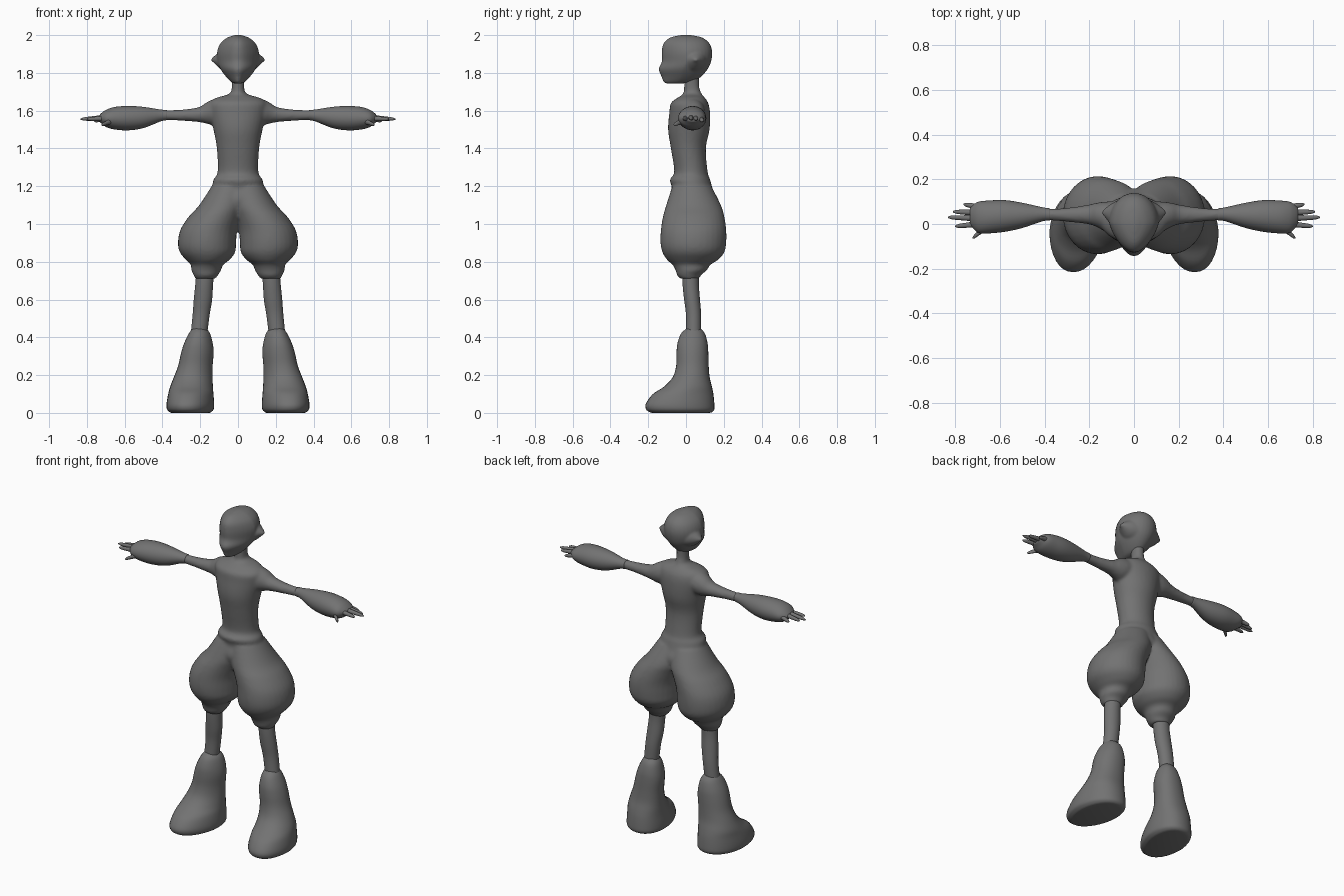
import bpy, bmesh, math
from mathutils import Vector

SEG = 32
grey = bpy.data.materials.new("dark_grey")
grey.diffuse_color = (.17, .17, .17, 1)


def catmull(p, q, r, s, t):
    return 0.5 * (2 * q + (r - p) * t + (2 * p - 5 * q + 4 * r - s) * t * t
                  + (3 * q - p - 3 * r + s) * t ** 3)


def resample(rings, n=4):
    out = []
    for i in range(len(rings) - 1):
        nb = [rings[max(0, min(len(rings) - 1, i + k))] for k in (-1, 0, 1, 2)]
        out += [[catmull(*c, t / n) for c in zip(*nb)] for t in range(n)]
    return out + [list(rings[-1])]


def loft(bm, rings, axis='z', mirror=False, power=1.0, pinch=0.0, shear=0.0):
    """Skin ovals (station, a0, a1, b0, b1); a,b = x,y for axis z or y,z for axis x."""
    rings = resample(rings)
    for side in ((1, -1) if mirror else (1,)):
        loops = []
        for s, a0, a1, b0, b1 in rings:
            loop = []
            for k in range(SEG):
                t = 2 * math.pi * k / SEG
                c, n = math.cos(t), math.sin(t)
                c = math.copysign(abs(c) ** power, c)
                n = math.copysign(abs(n) ** power, n)
                a = (a0 + a1) / 2 + (a1 - a0) / 2 * c * (1 - pinch * max(0, -n))
                b = (b0 + b1) / 2 + (b1 - b0) / 2 * n
                co = (a + shear * b, b, s) if axis == 'z' else (s, a, b)
                loop.append(bm.verts.new((co[0] * side, co[1], co[2])))
            loops.append(loop)
        for p, q in zip(loops, loops[1:]):
            for k in range(SEG):
                j = (k + 1) % SEG
                bm.faces.new((p[k], p[j], q[j], q[k]))
        bm.faces.new(loops[0])
        bm.faces.new(loops[-1])


def finish(bm, name, voxel=0, smooth=3):
    bmesh.ops.recalc_face_normals(bm, faces=bm.faces)
    me = bpy.data.meshes.new(name)
    bm.to_mesh(me)
    bm.free()
    me.materials.append(grey)
    ob = bpy.data.objects.new(name, me)
    bpy.context.collection.objects.link(ob)
    me.polygons.foreach_set("use_smooth", [True] * len(me.polygons))
    if voxel:   # fuse overlapping lofts into one skin
        r = ob.modifiers.new("fuse", 'REMESH')
        r.mode, r.voxel_size, r.use_smooth_shade = 'VOXEL', voxel, True
        s = ob.modifiers.new("soften", 'SMOOTH')
        s.factor, s.iterations = 0.5, smooth
    return ob


# body: torso with neck, baggy trousers, upper arms
bm = bmesh.new()
loft(bm, [(1.03, -.05, .05, -.05, .1), (1.12, -.14, .14, -.09, .16),
          (1.19, -.137, .137, -.075, .14), (1.235, -.13, .13, -.086, .128),
          (1.275, -.108, .108, -.062, .115), (1.40, -.112, .112, -.08, .105),
          (1.50, -.13, .13, -.095, .125), (1.59, -.15, .15, -.088, .127),
          (1.64, -.15, .15, -.08, .118), (1.668, -.115, .115, -.045, .1),
          (1.69, -.045, .045, -.015, .082), (1.73, -.033, .033, -.01, .07),
          (1.80, -.035, .035, -.01, .07)])
loft(bm, [(1.20, -.06, .14, -.073, .135), (1.10, -.045, .205, -.105, .185),
          (1.04, -.02, .26, -.122, .203), (.97, .004, .305, -.133, .213),
          (.90, .010, .318, -.135, .213), (.85, .015, .308, -.125, .203),
          (.81, .045, .275, -.10, .17), (.785, .078, .25, -.072, .13),
          (.755, .09, .247, -.055, .11), (.73, .105, .235, -.048, .08),
          (.71, .12, .225, -.03, .07)], mirror=True)
loft(bm, [(.06, -.03, .10, 1.54, 1.67), (.13, -.03, .10, 1.525, 1.66),
          (.17, -.012, .094, 1.532, 1.642), (.21, 0, .085, 1.54, 1.618),
          (.30, .01, .072, 1.547, 1.605), (.38, .017, .068, 1.55, 1.602),
          (.42, .02, .065, 1.55, 1.60)],
     axis='x', mirror=True)
finish(bm, "body", voxel=.009, smooth=5)

# head widening into pointed sides
bm = bmesh.new()
loft(bm, [(1.744, -.02, .02, -.105, -.02), (1.753, -.038, .038, -.12, .04),
          (1.78, -.064, .064, -.13, .08), (1.82, -.093, .093, -.145, .115),
          (1.86, -.108, .108, -.128, .133), (1.91, -.111, .111, -.128, .139),
          (1.955, -.094, .094, -.12, .125), (1.985, -.06, .06, -.088, .09),
          (1.998, -.025, .025, -.04, .04), (2.002, -.004, .004, -.006, .006)],
     pinch=.3)
loft(bm, [(.05, -.055, .115, 1.80, 1.94), (.085, -.025, .10, 1.815, 1.925),
          (.11, .005, .085, 1.835, 1.903), (.13, .03, .07, 1.855, 1.885),
          (.143, .045, .057, 1.864, 1.874)],
     axis='x', mirror=True)
finish(bm, "head", voxel=.006, smooth=6)

# thin lower legs
bm = bmesh.new()
loft(bm, [(.76, .125, .22, -.02, .07), (.68, .132, .226, -.018, .068),
          (.60, .137, .234, -.01, .074), (.52, .15, .24, 0, .08),
          (.42, .163, .25, 0, .08)], mirror=True)
finish(bm, "lower_legs")

# boots, toes turned slightly outward
bm = bmesh.new()
loft(bm, [(.447, .172, .245, .003, .077), (.42, .152, .264, -.026, .1),
          (.37, .138, .288, -.045, .114), (.32, .133, .304, -.05, .118),
          (.25, .138, .32, -.052, .12), (.19, .138, .342, -.07, .125),
          (.14, .135, .36, -.115, .137),
          (.10, .13, .368, -.175, .145), (.05, .125, .375, -.212, .15),
          (.02, .127, .373, -.212, .15), (.005, .14, .36, -.195, .14),
          (0, .15, .35, -.18, .125)],
     mirror=True, power=.9, pinch=.15, shear=-.1)
finish(bm, "boots")

# flared sleeves
bm = bmesh.new()
loft(bm, [(.375, .015, .07, 1.55, 1.604), (.41, .012, .075, 1.543, 1.606),
          (.50, -.018, .095, 1.508, 1.62), (.58, -.035, .107, 1.496, 1.625),
          (.65, -.042, .105, 1.5, 1.62), (.695, -.04, .10, 1.512, 1.606),
          (.72, -.02, .085, 1.53, 1.59), (.735, 0, .07, 1.542, 1.575)],
     axis='x', mirror=True)
finish(bm, "sleeves")

# hands: tapered fingers from base to tip
bm = bmesh.new()
fingers = [((.67, -.02, 1.545), (.722, -.062, 1.525)),
           ((.69, .0, 1.56), (.80, -.01, 1.555)),
           ((.69, .025, 1.565), (.833, .03, 1.555)),
           ((.69, .05, 1.565), (.81, .055, 1.552)),
           ((.69, .075, 1.56), (.762, .088, 1.545))]
for base, tip in fingers:
    b, t = Vector(base), Vector(tip)
    rings = []
    for f, r in ((0, .016), (.45, .012), (.85, .009), (1, .003)):
        c = b.lerp(t, f)
        rings.append((c.x, c.y - r, c.y + r, c.z - r, c.z + r))
    loft(bm, rings, axis='x', mirror=True)
finish(bm, "hands")
